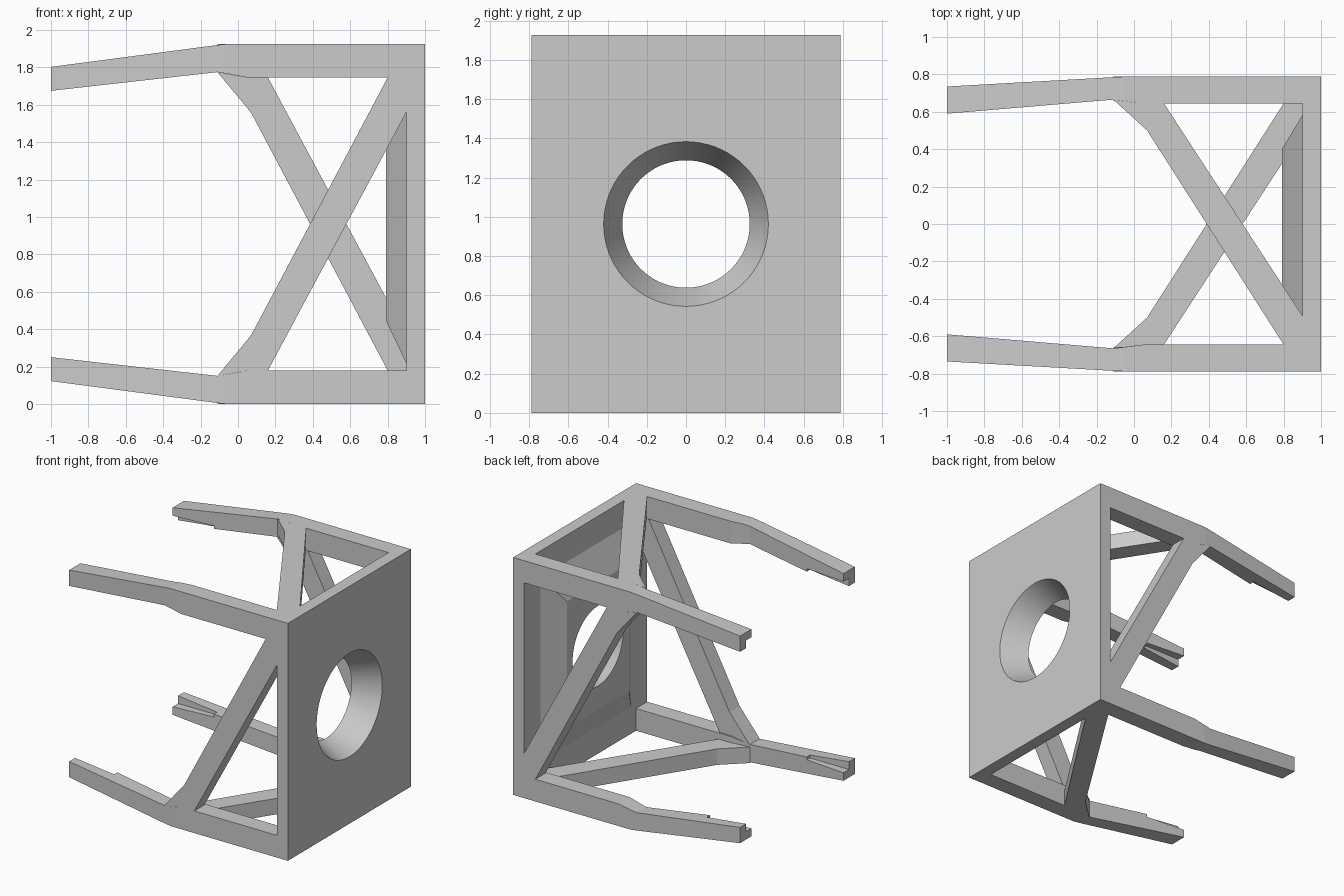
import bpy
import bmesh
import math

cube = bpy.data.objects.get("Cube")
if cube:
    bpy.data.objects.remove(cube, do_unlink=True)

HALF_Y, HALF_Z = 0.788, 0.963      # half width and height of the frame
IN_Y, IN_Z = 0.645, 0.783          # inner faces of the corner beams
BRACE = 0.13                       # brace thickness

grey = bpy.data.materials.new("plain grey")
grey.use_nodes = True
grey.diffuse_color = (0.6, 0.6, 0.6, 1)
grey.node_tree.nodes["Principled BSDF"].inputs["Base Color"].default_value = (0.6, 0.6, 0.6, 1)


def make(name, rings):
    """Skin a stack of matching rings, with both ends capped."""
    bm = bmesh.new()
    loops = [[bm.verts.new(p) for p in ring] for ring in rings]
    n = len(loops[0])
    for a, b in zip(loops, loops[1:]):
        for i in range(n):
            j = (i + 1) % n
            bm.faces.new((a[i], a[j], b[j], b[i]))
    bm.faces.new(loops[0])
    bm.faces.new(loops[-1])
    bmesh.ops.recalc_face_normals(bm, faces=bm.faces)
    mesh = bpy.data.meshes.new(name)
    bm.to_mesh(mesh)
    bm.free()
    obj = bpy.data.objects.new(name, mesh)
    mesh.materials.append(grey)
    obj.location.z = HALF_Z
    bpy.context.collection.objects.link(obj)
    return obj


def rect(x, y0, y1, z0, z1):
    return [(x, y0, z0), (x, y1, z0), (x, y1, z1), (x, y0, z1)]


def centred(x, y, z):
    return rect(x, -y, y, -z, z)


def cut(obj, cutter):
    mod = obj.modifiers.new("cut", "BOOLEAN")
    mod.operation = "DIFFERENCE"
    mod.solver = "EXACT"
    mod.object = cutter
    bpy.context.view_layer.update()
    bpy.ops.object.select_all(action="DESELECT")
    obj.select_set(True)
    bpy.context.view_layer.objects.active = obj
    bpy.ops.object.modifier_apply(modifier=mod.name)


# End plate with a raised, sloped pad on its inner side
plate = make("end_plate", [
    centred(1.0, HALF_Y, HALF_Z), centred(0.9, HALF_Y, HALF_Z),
    centred(0.9, 0.58, 0.745), centred(0.79, 0.40, 0.515)])


# Flared round hole through the plate
def circle(x, r, n=72):
    return [(x, r * math.cos(math.tau * i / n), r * math.sin(math.tau * i / n)) for i in range(n)]


hole = make("hole_cutter", [circle(1.02, 0.429), circle(0.77, 0.316)])
cut(plate, hole)
bpy.data.objects.remove(hole, do_unlink=True)
bpy.ops.object.shade_smooth_by_angle(angle=math.radians(25))

# Four corner beams whose free ends taper inwards, notched at the tips
pocket = make("pocket_cutter", [centred(-1.1, 0.66, 0.775), centred(-0.65, 0.66, 0.775)])
for v, vert in ((-1, "lower"), (1, "upper")):
    for s, side in ((-1, "front"), (1, "back")):
        sections = [(-1.0, 0.59, 0.735, 0.712, 0.84),
                    (-0.11, 0.665, 0.785, 0.812, 0.957),
                    (-0.05, 0.658, HALF_Y, 0.802, HALF_Z),
                    (0.05, IN_Y, HALF_Y, IN_Z, HALF_Z),
                    (0.9, IN_Y, HALF_Y, IN_Z, HALF_Z)]
        arm = make(f"{vert}_{side}_arm", [
            rect(x, s * y0, s * y1, v * z0, v * z1) for x, y0, y1, z0, z1 in sections])
        cut(arm, pocket)
bpy.data.objects.remove(pocket, do_unlink=True)


# One diagonal brace in each side, with a gusset at the arm end
def brace_outline(a, b, w, c):
    return [(-0.11, -a), (0.07, -b), (0.80, w), (0.9, w), (0.9, c), (0.16, -w), (0.05, -w)]


side_brace = brace_outline(0.812, 0.595, IN_Z, 0.597)
flat_brace = brace_outline(0.665, 0.50, IN_Y, 0.49)
for s, side, level in ((1, "front", "top"), (-1, "back", "bottom")):
    make(f"{side}_brace", [[(x, -s * d, s * q) for x, q in side_brace]
                           for d in (HALF_Y, HALF_Y - BRACE)])
    make(f"{level}_brace", [[(x, -s * q, s * d) for x, q in flat_brace]
                            for d in (HALF_Z, HALF_Z - BRACE)])
